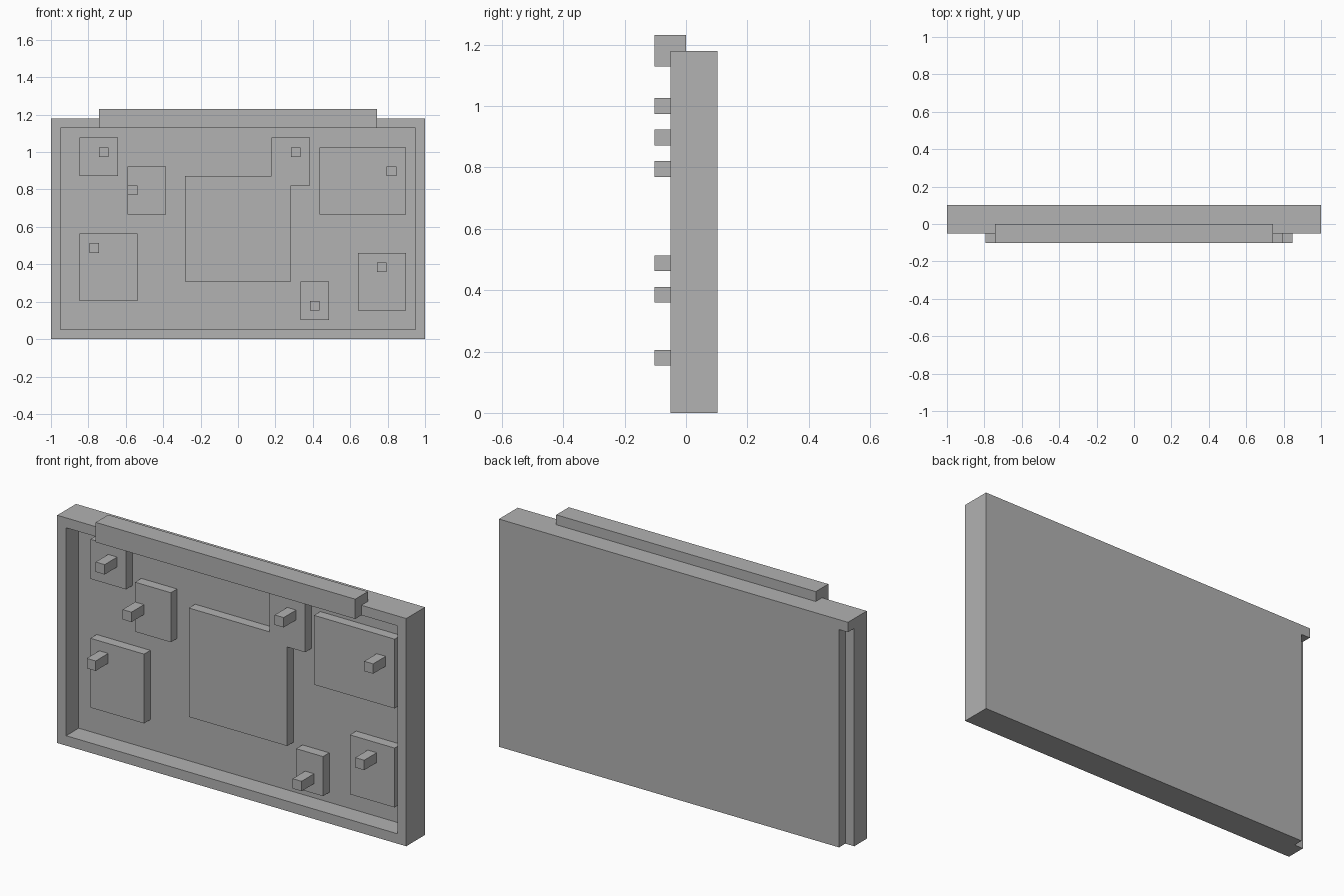
import bpy, bmesh

if "Cube" in bpy.data.objects:
    bpy.data.objects.remove(bpy.data.objects["Cube"])

U = 2 / 39          # grid module: the board is 39 modules wide

grey = bpy.data.materials.new("plain grey")
grey.diffuse_color = (0.445, 0.445, 0.445, 1)
grey.use_nodes = True
grey.node_tree.nodes["Principled BSDF"].inputs["Base Color"].default_value = grey.diffuse_color


def pos(x, y, z):
    """Module coordinates (x from the left edge) to scene units."""
    return ((x - 19.5) * U, y * U, z * U)


def finish(name, bm):
    bmesh.ops.recalc_face_normals(bm, faces=bm.faces)
    mesh = bpy.data.meshes.new(name)
    bm.to_mesh(mesh)
    bm.free()
    mesh.materials.append(grey)
    ob = bpy.data.objects.new(name, mesh)
    bpy.context.collection.objects.link(ob)
    return ob


def slab(name, outline, y0, y1):
    """Extrude an outline in the x-z plane from y0 to y1."""
    bm = bmesh.new()
    face = bm.faces.new([bm.verts.new(pos(x, y0, z)) for x, z in outline])
    ext = bmesh.ops.extrude_face_region(bm, geom=[face])
    for v in ext["geom"]:
        if isinstance(v, bmesh.types.BMVert):
            v.co.y = y1 * U
    return finish(name, bm)


def block(name, x0, x1, z0, z1, y0, y1):
    return slab(name, [(x0, z0), (x1, z0), (x1, z1), (x0, z1)], y0, y1)


# Tray: frame and back panel as one skin, with a recess in front
# and an open slot along the rear left edge
xs, ys, zs = (0, 1, 38, 39), (-1, 1, 2), (0, 1, 22, 23)


def solid(i, j, k):
    if not (0 <= i < 3 and 0 <= j < 2 and 0 <= k < 3):
        return False
    recess = i == 1 and j == 0 and k == 1
    slot = i == 0 and j == 1 and k < 2
    return not (recess or slot)


bm = bmesh.new()
corners = {}


def corner(c):
    if c not in corners:
        corners[c] = bm.verts.new(pos(xs[c[0]], ys[c[1]], zs[c[2]]))
    return corners[c]


for i in range(3):
    for j in range(2):
        for k in range(3):
            if not solid(i, j, k):
                continue
            for axis in range(3):
                for side in (0, 1):
                    near = [i, j, k]
                    near[axis] += 1 if side else -1
                    if solid(*near):
                        continue
                    loop = []
                    for a, b in ((0, 0), (1, 0), (1, 1), (0, 1)):
                        c = [i, j, k]
                        c[axis] += side
                        c[(axis + 1) % 3] += a
                        c[(axis + 2) % 3] += b
                        loop.append(corner(tuple(c)))
                    if not side:
                        loop.reverse()
                    bm.faces.new(loop)
finish("tray_frame", bm)

# Top bar hooked over the front of the upper rail
block("top_bar", 5, 34, 22, 24, -2, 0)

# Rectangular raised plates: x0, x1, z0, z1
plates = [(3, 7, 17, 21), (8, 12, 13, 18), (3, 9, 4, 11),
          (28, 37, 13, 20), (32, 37, 3, 9), (26, 29, 2, 6)]
for n, p in enumerate(plates, 1):
    block(f"raised_plate_{n}", *p, 0, 1)

# Large centre plate with its upper right tab
slab("centre_plate", [(14, 6), (25, 6), (25, 16), (27, 16), (27, 21),
                      (23, 21), (23, 17), (14, 17)], 0, 1)

# Square pegs, one on each plate: x, z of the lower left corner
pegs = [(5, 19), (8, 15), (4, 9), (25, 19), (35, 17), (34, 7), (27, 3)]
for n, (x, z) in enumerate(pegs, 1):
    block(f"peg_{n}", x, x + 1, z, z + 1, -2, 0)
